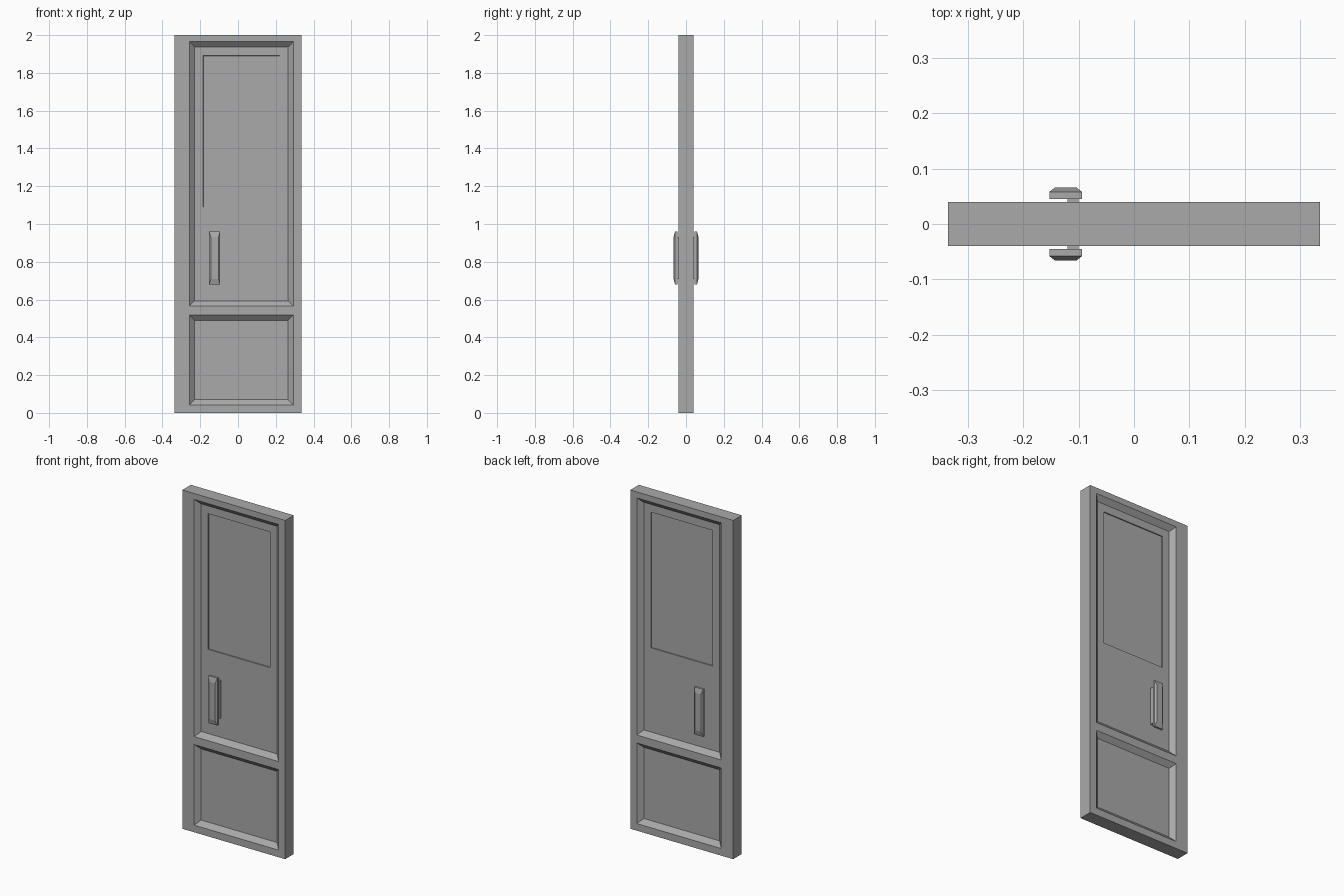
import bpy, bmesh
from mathutils import Vector

cube = bpy.data.objects.get("Cube")
if cube:
    bpy.data.objects.remove(cube, do_unlink=True)

grey = bpy.data.materials.new("plain grey")
grey.use_nodes = True
colour = (0.4, 0.4, 0.4, 1)
grey.diffuse_color = colour
grey.node_tree.nodes["Principled BSDF"].inputs["Base Color"].default_value = colour


def finish(name, bm):
    bmesh.ops.recalc_face_normals(bm, faces=bm.faces[:])
    mesh = bpy.data.meshes.new(name)
    bm.to_mesh(mesh)
    bm.free()
    mesh.materials.append(grey)
    obj = bpy.data.objects.new(name, mesh)
    bpy.context.collection.objects.link(obj)
    return obj


def box(bm, low, high):
    low, high = Vector(low), Vector(high)
    verts = bmesh.ops.create_cube(bm, size=1)["verts"]
    for v in verts:
        v.co = (low + high) / 2 + v.co * (high - low)
    return verts


def inset(bm, face, width, depth):
    bmesh.ops.inset_individual(bm, faces=[face], thickness=width,
                               depth=depth, use_even_offset=True)


# Door slab, split along the panel borders
HALF = 0.04
LEFT, RIGHT = -0.258, 0.293
PANELS = [(0.042, 0.518), (0.565, 1.965)]
bm = bmesh.new()
box(bm, (-0.336, -HALF, 0), (0.336, HALF, 2))
cuts = [((x, 0, 0), (1, 0, 0)) for x in (LEFT, RIGHT)]
cuts += [((0, 0, z), (0, 0, 1)) for pair in PANELS for z in pair]
for point, normal in cuts:
    bmesh.ops.bisect_plane(bm, geom=bm.verts[:] + bm.edges[:] + bm.faces[:],
                           plane_co=point, plane_no=normal)
bm.normal_update()

# Sloped panel recesses on both sides
panel_faces = []
for f in bm.faces:
    c = f.calc_center_median()
    if abs(f.normal.y) > 0.9 and LEFT < c.x < RIGHT:
        if any(low < c.z < high for low, high in PANELS):
            panel_faces.append(f)
for f in panel_faces:
    inset(bm, f, 0.028, -0.025)

# Shallow window recess in the upper panel
for f in panel_faces:
    if f.calc_center_median().z > 1:
        inset(bm, f, 0.046, 0)
        for v in f.verts:
            if v.co.z < 1:
                v.co.z = 1.09
        inset(bm, f, 0.0005, -0.006)
finish("door_slab", bm)

# Handles with chamfered grips, one on each side
for side, name in ((-1, "front"), (1, "back")):
    bm = bmesh.new()
    box(bm, (-0.153, 0.045, 0.68), (-0.094, 0.058, 0.96))
    bm.normal_update()
    outer = max(bm.faces, key=lambda f: f.calc_center_median().y)
    inset(bm, outer, 0.01, 0.008)
    for v in outer.verts:
        v.co.z += 0.02 if v.co.z < 0.82 else -0.02
    for v in bm.verts:
        v.co.y *= side
    finish(name + "_handle_grip", bm)

    bm = bmesh.new()
    box(bm, (-0.12, 0.012, 0.71), (-0.1, 0.046, 0.93))
    for v in bm.verts:
        v.co.y *= side
    finish(name + "_handle_mount", bm)
